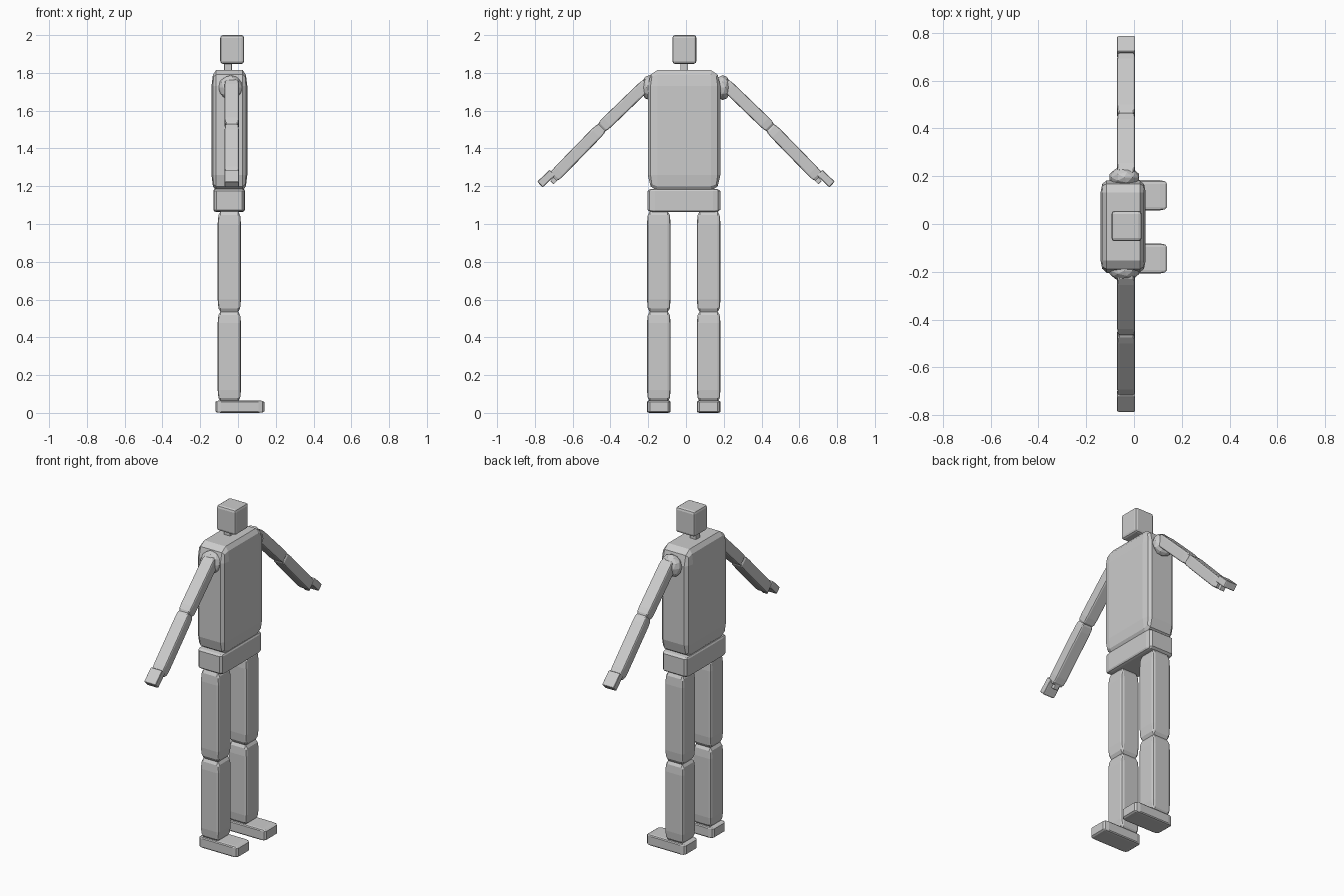
import bpy, bmesh, math
from mathutils import Matrix, Vector

if "Cube" in bpy.data.objects:
    bpy.data.objects.remove(bpy.data.objects["Cube"])


def finish(name, bm, matrix):
    bm.transform(matrix)
    mesh = bpy.data.meshes.new(name)
    bm.to_mesh(mesh)
    bm.free()
    bpy.context.collection.objects.link(bpy.data.objects.new(name, mesh))


def block(name, centre, size, bevel=0.13, angle=0.0, segments=2):
    """Bevelled unit cube, stretched so the bevel follows the proportions."""
    bm = bmesh.new()
    bmesh.ops.create_cube(bm, size=1)
    bmesh.ops.bevel(bm, geom=bm.edges[:], offset=bevel, segments=segments,
                    profile=0.5, affect='EDGES')
    finish(name, bm, Matrix.Translation(centre) @ Matrix.Rotation(angle, 4, 'X')
           @ Matrix.Diagonal((*size, 1)))


def box(name, x, y, z, bevel=0.13):
    spans = (x, y, z)
    block(name, Vector([(a + b) / 2 for a, b in spans]),
          [b - a for a, b in spans], bevel)


def limb(name, start, end, width, depth, x=-0.033, bevel=0.13):
    """Block running between two (y, z) points."""
    dy, dz = end[0] - start[0], end[1] - start[1]
    centre = Vector((x, (start[0] + end[0]) / 2, (start[1] + end[1]) / 2))
    block(name, centre, (width, depth, math.hypot(dy, dz)), bevel,
          math.atan2(-dy, dz))


# Head, neck and trunk
box("head", (-0.094, 0.032), (-0.072, 0.055), (1.848, 2.0), 0.1)
box("neck", (-0.074, -0.032), (-0.03, 0.011), (1.79, 1.87), 0.1)
box("torso", (-0.14, 0.049), (-0.202, 0.182), (1.175, 1.815))
box("pelvis", (-0.131, 0.037), (-0.204, 0.182), (1.063, 1.187), 0.1)

# Legs and feet
for side, y in (("right", -0.144), ("left", 0.12)):
    ys = (y - 0.063, y + 0.063)
    box(side + "_thigh", (-0.108, 0.016), ys, (0.533, 1.068))
    box(side + "_shin", (-0.108, 0.016), ys, (0.06, 0.537))
    box(side + "_foot", (-0.12, 0.139), ys, (0.0, 0.066), 0.12)

# Arms and hands
for side, s in (("right", -1), ("left", 1)):
    bm = bmesh.new()
    bmesh.ops.create_icosphere(bm, subdivisions=2, radius=1)
    finish(side + "_shoulder", bm, Matrix.Translation((-0.04, s * 0.195, 1.722))
           @ Matrix.Diagonal((0.065, 0.044, 0.066, 1)))
    limb(side + "_upper_arm", (s * 0.2, 1.748), (s * 0.449, 1.508), 0.076, 0.066)
    limb(side + "_forearm", (s * 0.443, 1.513), (s * 0.703, 1.246), 0.076, 0.066)
    limb(side + "_hand", (s * 0.708, 1.272), (s * 0.773, 1.209), 0.076, 0.042, bevel=0.08)
    limb(side + "_thumb", (s * 0.683, 1.247), (s * 0.71, 1.219), 0.03, 0.026, bevel=0.1)
